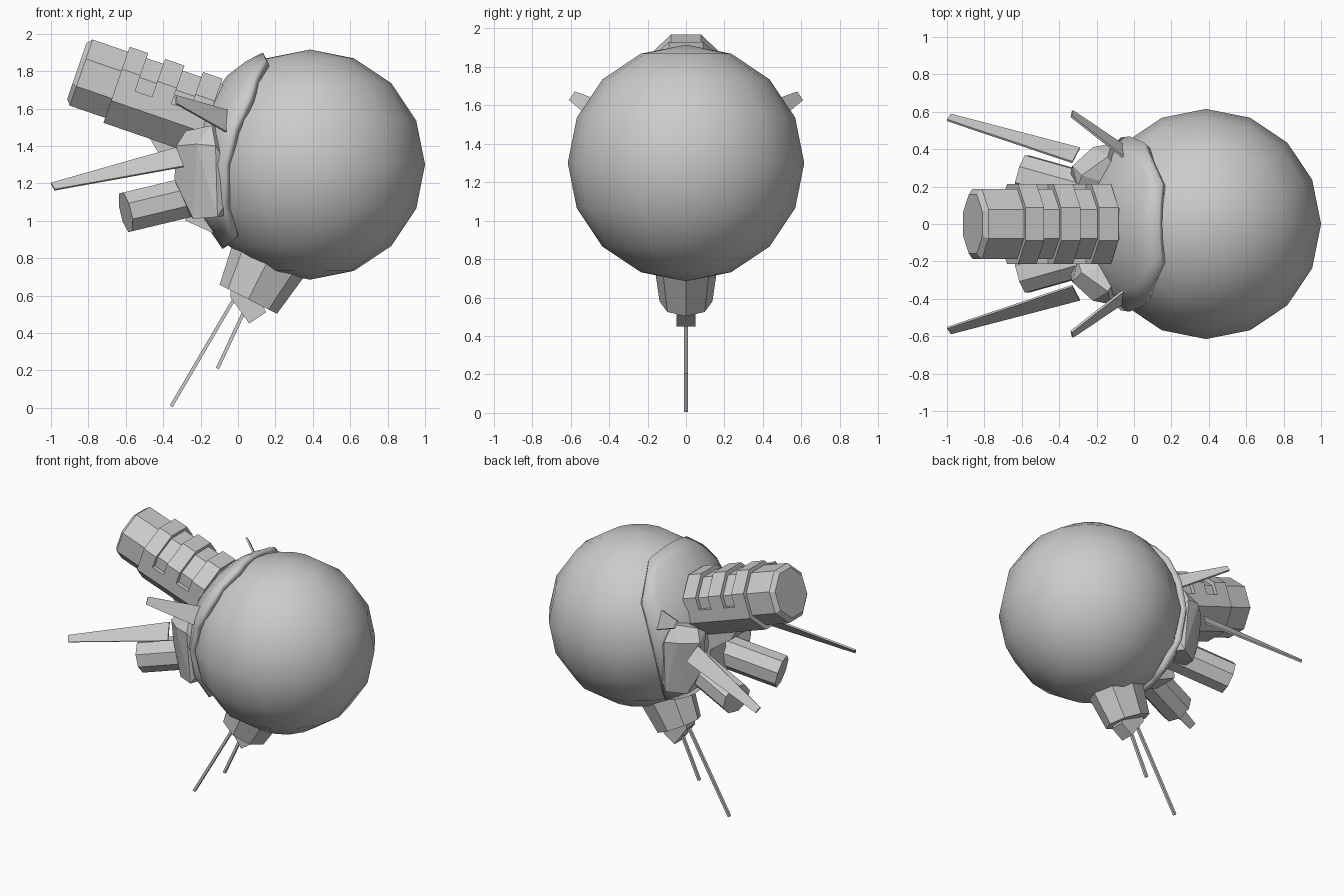
import bpy, bmesh
from math import sin, cos, pi, radians
from mathutils import Vector as V

if "Cube" in bpy.data.objects:
    bpy.data.objects.remove(bpy.data.objects["Cube"])

def finish(name, bm, smooth=None):
    bmesh.ops.recalc_face_normals(bm, faces=bm.faces)
    me = bpy.data.meshes.new(name)
    bm.to_mesh(me)
    bm.free()
    ob = bpy.data.objects.new(name, me)
    bpy.context.collection.objects.link(ob)
    if smooth:
        bpy.ops.object.select_all(action='DESELECT')
        ob.select_set(True)
        bpy.context.view_layer.objects.active = ob
        bpy.ops.object.shade_smooth_by_angle(angle=radians(smooth))
    return ob

def loft(name, rings, smooth=None):
    """Closed skin through rings of 3D points, capped at both ends."""
    bm = bmesh.new()
    vs = [[bm.verts.new(p) for p in r] for r in rings]
    n = len(rings[0])
    for a, b in zip(vs, vs[1:]):
        for i in range(n):
            j = (i + 1) % n
            bm.faces.new((a[i], a[j], b[j], b[i]))
    bm.faces.new(vs[0])
    bm.faces.new(vs[-1])
    return finish(name, bm, smooth)

def hull(name, pts):
    bm = bmesh.new()
    for p in pts:
        bm.verts.new(p)
    r = bmesh.ops.convex_hull(bm, input=bm.verts)
    junk = list({g for g in r['geom_interior'] + r['geom_unused']
                 if isinstance(g, bmesh.types.BMVert)})
    bmesh.ops.delete(bm, geom=junk, context='VERTS')
    bmesh.ops.dissolve_limit(bm, angle_limit=radians(2), verts=bm.verts, edges=bm.edges)
    return finish(name, bm)

def slab(name, profile, half):
    """Profile in x, z extruded along y."""
    return loft(name, [[V((x, y, z)) for x, z in profile] for y in (-half, half)])

def plate(name, quad, t=0.006):
    q = [V(p) for p in quad]
    n = (q[1] - q[0]).cross(q[3] - q[0]).normalized() * t
    return loft(name, [[p - n for p in q], [p + n for p in q]])

def tube(name, a, b, ra, rb, n=8, phase=0.5, ysq=1.0):
    a, b = V(a), V(b)
    d = (b - a).normalized()
    side = V((0, 1, 0))
    side = (side - d * side.dot(d)).normalized()
    up = d.cross(side)
    ang = [2 * pi * (i + phase) / n for i in range(n)]
    return loft(name, [[c + side * (r * ysq * cos(t)) + up * (r * sin(t)) for t in ang]
                       for c, r in ((a, ra), (b, rb))], 30)

# Ball body
C = V((0.385, 0, 1.30))
bm = bmesh.new()
bmesh.ops.create_uvsphere(bm, u_segments=16, v_segments=8, radius=0.615)
bmesh.ops.translate(bm, verts=bm.verts, vec=C)
finish("ball_body", bm, 40)

# Curved mounting shell wrapped over the left of the ball
edge = [V(p) - C for p in ((.15, .22, 1.86), (.06, .43, 1.65), (-.05, .44, 1.30), (-.03, .29, .90))]
rows = [edge[0]]
for a, b in zip(edge, edge[1:]):
    rows += [(a + b) / 2, b]
bm = bmesh.new()
cols = 6
grid = [[bm.verts.new(C + V((p.x, p.y * (2 * i / cols - 1), p.z)).normalized() * 0.65)
         for i in range(cols + 1)] for p in rows]
for a, b in zip(grid, grid[1:]):
    for i in range(cols):
        bm.faces.new((a[i], a[i + 1], b[i + 1], b[i]))
shell = finish("mounting_shell", bm, 35)
if shell.data.polygons[0].normal.dot(shell.data.polygons[0].center - C) < 0:
    shell.data.flip_normals()
m = shell.modifiers.new("thickness", 'SOLIDIFY')
m.thickness = 0.045
m.offset = -1

# Tilted octagonal barrel: s runs along the axis, t is up across it
tilt = radians(19)
O, D, N = V((-.862, 0, 1.80)), V((cos(tilt), 0, -sin(tilt))), V((sin(tilt), 0, cos(tilt)))

def oct_ring(s, ap):
    r = ap / cos(pi / 8)
    return [O + D * s + V((0, r * cos(a), 0)) + N * (r * sin(a))
            for a in [(i + .5) * pi / 4 for i in range(8)]]

def half_ring(s, ap, sign):
    k = ap * 0.414
    return [O + D * s + V((0, y, 0)) + N * (t * sign)
            for y, t in ((ap, 0), (ap, k), (k, ap), (-k, ap), (-ap, k), (-ap, 0))]

loft("barrel_core", [oct_ring(0, .158), oct_ring(.025, .187), oct_ring(1.05, .187)])
loft("barrel_lower_sleeve", [half_ring(.225, .215, -1), half_ring(.75, .215, -1)])
for i, (s0, s1) in enumerate(((.225, .33), (.425, .535), (.64, .75))):
    loft(f"barrel_band_{i + 1}", [half_ring(s0, .215, 1), half_ring(s1, .215, 1)])

# Central bracket under the barrel
slab("barrel_bracket", [(-.50, 1.49), (-.43, 1.37), (-.26, 1.25), (-.28, 1.0),
                        (-.08, .91), (.02, 1.0), (.02, 1.5), (-.2, 1.5)], .09)

# Mirrored pods, small thrusters and fins
for side, k in (("left", 1), ("right", -1)):
    def mir(pts):
        return [(x, y * k, z) for x, y, z in pts]
    hull(f"pod_{side}", mir([
        (-.22, .41, 1.41), (-.12, .43, 1.40), (-.11, .40, 1.02), (-.24, .33, 1.01),
        (-.33, .31, 1.40), (-.34, .27, 1.22), (-.26, .22, 1.03), (-.30, .20, 1.44),
        (-.14, .36, 1.51), (-.28, .26, 1.48), (-.02, .18, 1.48), (.0, .2, 1.04), (.0, .36, 1.2)]))
    tube(f"thruster_{side}", (-.60, .265 * k, 1.045), (-.12, .13 * k, 1.16), .115, .115)
    plate(f"long_fin_{side}", mir([(-.33, .33, 1.39), (-.29, .405, 1.29),
                                   (-.98, .585, 1.165), (-1.0, .555, 1.20)]))
    plate(f"short_fin_{side}", mir([(-.055, .355, 1.59), (-.055, .42, 1.47),
                                    (-.33, .605, 1.625), (-.335, .575, 1.67)]))

# Underside nozzle, its wedge tip and the two antennas
tube("nozzle", (.055, 0, .58), (.23, 0, .925), .172, .235, phase=0, ysq=.8)
slab("nozzle_tip", [(-.04, .63), (-.04, .59), (.06, .45), (.15, .51), (.1, .62)], .05)
tube("antenna_long", (-.357, 0, .008), (-.01, 0, .60), .013, .013, 4)
tube("antenna_short", (-.11, 0, .21), (.04, 0, .53), .013, .013, 4)
